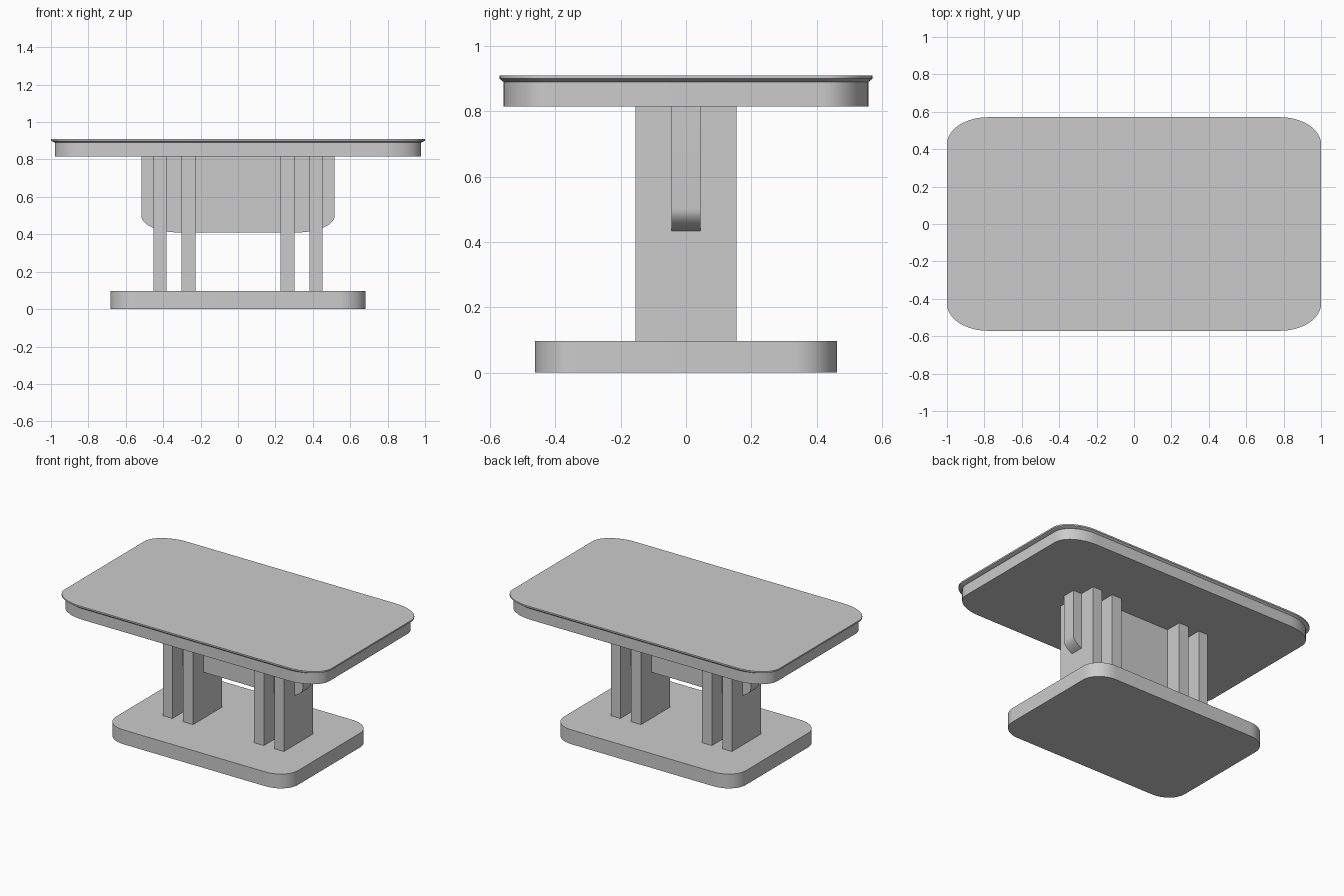
import bpy, bmesh
from math import sin, cos, pi

if "Cube" in bpy.data.objects:
    bpy.data.objects.remove(bpy.data.objects["Cube"])


def rounded(hx, hy, rx, ry, n=14):
    """Rectangle outline with elliptical corners, counter-clockwise."""
    pts = []
    for k, (sx, sy) in enumerate([(1, 1), (-1, 1), (-1, -1), (1, -1)]):
        for i in range(n + 1):
            a = (k + i / n) * pi / 2
            pts.append((sx * (hx - rx) + rx * cos(a), sy * (hy - ry) + ry * sin(a)))
    return pts


def loft(name, rings):
    """Skin a stack of equal-length 3D rings and cap both ends."""
    bm = bmesh.new()
    loops = [[bm.verts.new(p) for p in ring] for ring in rings]
    n = len(loops[0])
    for a, b in zip(loops, loops[1:]):
        for i in range(n):
            j = (i + 1) % n
            bm.faces.new((a[i], a[j], b[j], b[i]))
    bm.faces.new(loops[0][::-1])
    bm.faces.new(loops[-1])
    bmesh.ops.recalc_face_normals(bm, faces=bm.faces)
    me = bpy.data.meshes.new(name)
    bm.to_mesh(me)
    bm.free()
    ob = bpy.data.objects.new(name, me)
    bpy.context.collection.objects.link(ob)
    bpy.ops.object.select_all(action='DESELECT')
    ob.select_set(True)
    bpy.context.view_layer.objects.active = ob
    bpy.ops.object.shade_smooth_by_angle(angle=pi / 6)
    return ob


def slab(name, levels):
    """Rounded slab; each level is (z, half_x, half_y, corner_x, corner_y)."""
    return loft(name, [[(x, y, z) for x, y in rounded(*dims)] for z, *dims in levels])


# Base plinth
slab("base", [(0, 0.682, 0.463, 0.15, 0.13), (0.097, 0.682, 0.463, 0.15, 0.13)])

# Table top: apron slab and overhanging bevelled lip
slab("top_apron", [(0.815, 0.978, 0.559, 0.21, 0.14), (0.89, 0.978, 0.559, 0.21, 0.14)])
slab("top_lip", [(0.888, 0.974, 0.556, 0.21, 0.14),
                 (0.900, 1.0, 0.571, 0.22, 0.145),
                 (0.910, 1.0, 0.571, 0.22, 0.145)])

# Four upright panels in two mirrored pairs
for side, label in ((-1, "left"), (1, "right")):
    for part, x0, x1 in (("inner", 0.228, 0.303), ("outer", 0.383, 0.453)):
        xs = sorted((side * x0, side * x1))
        loft(f"{label}_{part}_leg",
             [[(xs[0], -0.155, z), (xs[1], -0.155, z), (xs[1], 0.155, z), (xs[0], 0.155, z)]
              for z in (0.097, 0.815)])

# Central stretcher board with rounded lower corners
rx, rz, hx, low, high, n = 0.2, 0.09, 0.517, 0.41, 0.815, 14
half = [(hx - rx + rx * sin(i / n * pi / 2), low + rz - rz * cos(i / n * pi / 2))
        for i in range(n + 1)] + [(hx, high)]
outline = half + [(-x, z) for x, z in reversed(half)]
loft("stretcher", [[(x, y, z) for x, z in outline] for y in (-0.045, 0.045)])
